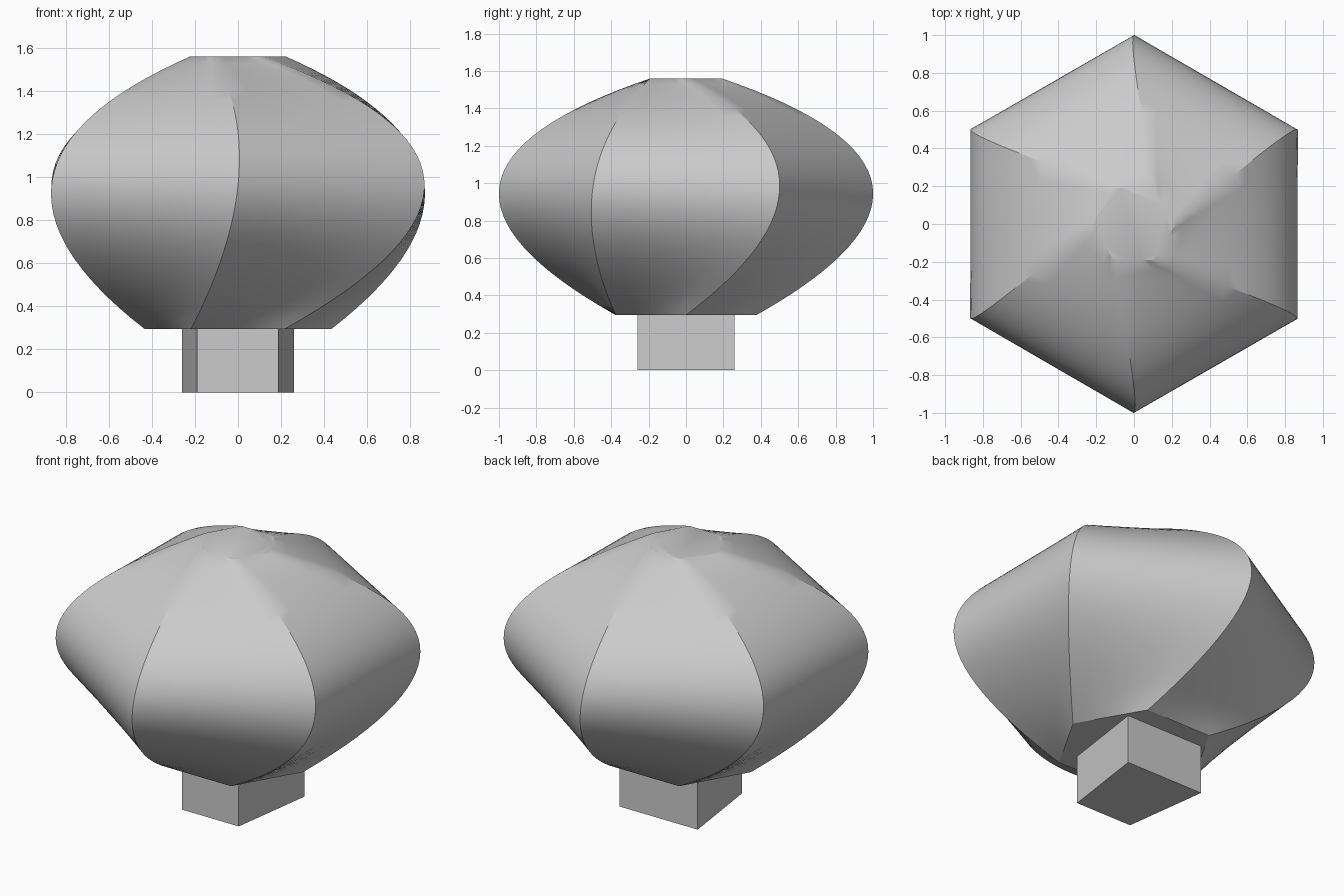
import bpy, bmesh, math
from mathutils import Vector

cube = bpy.data.objects.get("Cube")
if cube:
    bpy.data.objects.remove(cube, do_unlink=True)

grey = bpy.data.materials.new("light_grey")
grey.use_nodes = True
grey.diffuse_color = (0.6, 0.6, 0.6, 1)
grey.node_tree.nodes["Principled BSDF"].inputs["Base Color"].default_value = (0.6, 0.6, 0.6, 1)


def finish(name, bm, smooth):
    bmesh.ops.recalc_face_normals(bm, faces=bm.faces[:])
    mesh = bpy.data.meshes.new(name)
    bm.to_mesh(mesh)
    bm.free()
    mesh.materials.append(grey)
    obj = bpy.data.objects.new(name, mesh)
    bpy.context.collection.objects.link(obj)
    if smooth:
        bpy.ops.object.select_all(action="DESELECT")
        obj.select_set(True)
        bpy.context.view_layer.objects.active = obj
        bpy.ops.object.shade_smooth_by_angle(angle=math.radians(30))
    return obj


def hexagon(radius, z, turn):
    angles = [math.radians(60 * i + turn) for i in range(6)]
    return [Vector((radius * math.cos(a), radius * math.sin(a), z)) for a in angles]


def through(a, b, c, t, mid=0.48):
    """Point on the parabola through a, b and c."""
    return (a * (t - mid) * (t - 1) / mid
            + b * t * (t - 1) / (mid * (mid - 1))
            + c * t * (t - mid) / (1 - mid))


# Body: loft through three hexagons, the middle one turned
ROWS, SPLITS = 32, 6
sections = [hexagon(0.435, 0.295, 0), hexagon(1, 0.96, 30), hexagon(0.22, 1.56, 0)]
bm = bmesh.new()
rings = []
for r in range(ROWS + 1):
    corners = [through(*p, r / ROWS) for p in zip(*sections)]
    rings.append([bm.verts.new(corners[i].lerp(corners[(i + 1) % 6], s / SPLITS))
                  for i in range(6) for s in range(SPLITS)])
count = 6 * SPLITS
for low, high in zip(rings, rings[1:]):
    for i in range(count):
        j = (i + 1) % count
        bm.faces.new((low[i], low[j], high[j], high[i]))
bm.faces.new(rings[0])
bm.faces.new(rings[-1])
finish("twisted_body", bm, True)

# Base: block narrower at the front
bm = bmesh.new()
outline = [(-0.19, -0.26), (0.187, -0.26), (0.26, 0.26), (-0.26, 0.26)]
face = bm.faces.new([bm.verts.new((x, y, 0)) for x, y in outline])
extruded = bmesh.ops.extrude_face_region(bm, geom=[face], use_keep_orig=True)
bmesh.ops.translate(bm, vec=(0, 0, 0.295),
                    verts=[v for v in extruded["geom"] if isinstance(v, bmesh.types.BMVert)])
finish("base_block", bm, False)
